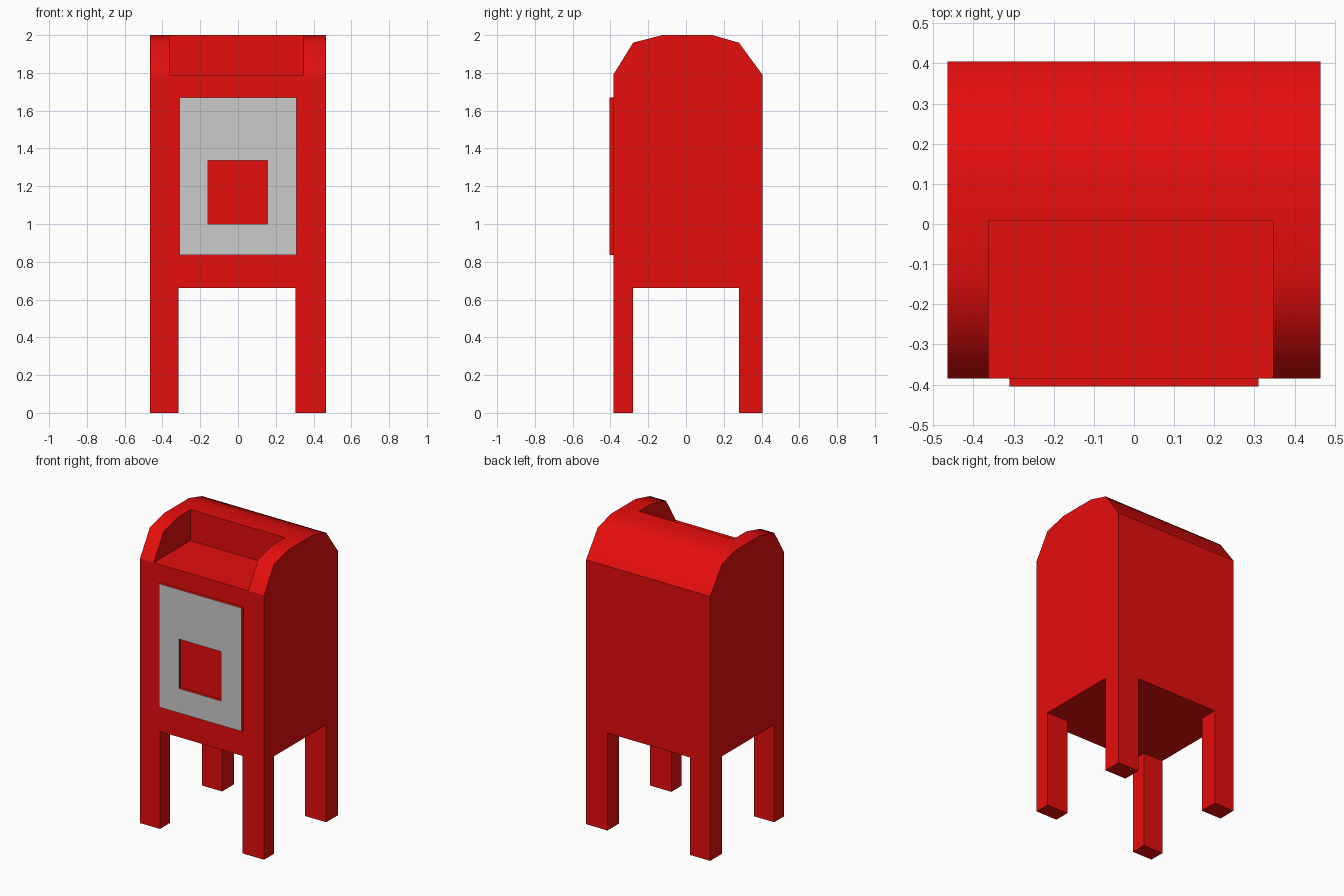
import bpy, bmesh

if "Cube" in bpy.data.objects:
    bpy.data.objects.remove(bpy.data.objects["Cube"])

red = bpy.data.materials.new("red_paint")
red.diffuse_color = (0.79, 0.004, 0.004, 1)
red.use_nodes = True
red.node_tree.nodes["Principled BSDF"].inputs["Base Color"].default_value = red.diffuse_color
grey = bpy.data.materials.new("grey_plate")
grey.diffuse_color = (0.8, 0.8, 0.8, 1)
grey.use_nodes = True
grey.node_tree.nodes["Principled BSDF"].inputs["Base Color"].default_value = grey.diffuse_color


def finish(name, bm, mats=(red,)):
    bmesh.ops.recalc_face_normals(bm, faces=bm.faces)
    mesh = bpy.data.meshes.new(name)
    bm.to_mesh(mesh)
    bm.free()
    for m in mats:
        mesh.materials.append(m)
    obj = bpy.data.objects.new(name, mesh)
    bpy.context.collection.objects.link(obj)
    return obj


def box(name, x, y, z, open_top=False):
    bm = bmesh.new()
    bmesh.ops.create_cube(bm, size=1)
    top = [f for f in bm.faces if f.calc_center_median().z > 0.4]
    for v in bm.verts:
        v.co = [r[0] if c < 0 else r[1] for c, r in zip(v.co, (x, y, z))]
    if open_top:
        bmesh.ops.delete(bm, geom=top, context='FACES_ONLY')
    return finish(name, bm)


# Body: side profile (y, z) extruded across x, with a smooth domed roof
profile = [(-0.385, 0.66), (0.405, 0.66), (0.405, 1.79), (0.28, 1.96),
           (0.14, 2.0), (-0.125, 2.0), (-0.28, 1.96), (-0.385, 1.79)]
bm = bmesh.new()
side = bm.faces.new([bm.verts.new((-0.465, y, z)) for y, z in profile])
ext = bmesh.ops.extrude_face_region(bm, geom=[side], use_keep_orig=True)
bmesh.ops.translate(bm, vec=(0.93, 0, 0),
                    verts=[g for g in ext["geom"] if isinstance(g, bmesh.types.BMVert)])
for f in bm.faces:
    f.smooth = len(f.verts) == 4 and min(v.co.z for v in f.verts) > 1.7
body = finish("body", bm)

# Letter tray cut into the front half of the roof
cutter = box("tray_cutter", (-0.362, 0.346), (-0.6, 0.008), (1.79, 2.3))
cutter.hide_render = True
cutter.hide_viewport = True
cut = body.modifiers.new("letter_tray", 'BOOLEAN')
cut.operation = 'DIFFERENCE'
cut.solver = 'EXACT'
cut.object = cutter

# Four legs flush with the body corners
for side_name, x in (("left", (-0.465, -0.315)), ("right", (0.305, 0.465))):
    for end_name, y in (("front", (-0.385, -0.28)), ("back", (0.28, 0.405))):
        box(f"{end_name}_{side_name}_leg", x, y, (0, 0.66), open_top=True)

# Front plate: square frame with a grey face and red edges
bm = bmesh.new()
outer, inner = [[bm.verts.new((x, -0.405, z))
                 for x, z in ((x0, z0), (x1, z0), (x1, z1), (x0, z1))]
                for x0, x1, z0, z1 in ((-0.31, 0.31, 0.835, 1.67),
                                       (-0.16, 0.155, 1.0, 1.335))]
for i in range(4):
    j = (i + 1) % 4
    bm.faces.new((outer[i], outer[j], inner[j], inner[i]))
ext = bmesh.ops.extrude_face_region(bm, geom=bm.faces[:], use_keep_orig=True)
bmesh.ops.translate(bm, vec=(0, 0.02, 0),
                    verts=[g for g in ext["geom"] if isinstance(g, bmesh.types.BMVert)])
for f in bm.faces:
    f.material_index = int(all(v.co.y < -0.4 for v in f.verts))
back = [f for f in bm.faces if all(v.co.y > -0.39 for v in f.verts)]
bmesh.ops.recalc_face_normals(bm, faces=bm.faces)
bmesh.ops.delete(bm, geom=back, context='FACES_ONLY')
finish("front_plate", bm, (red, grey))
